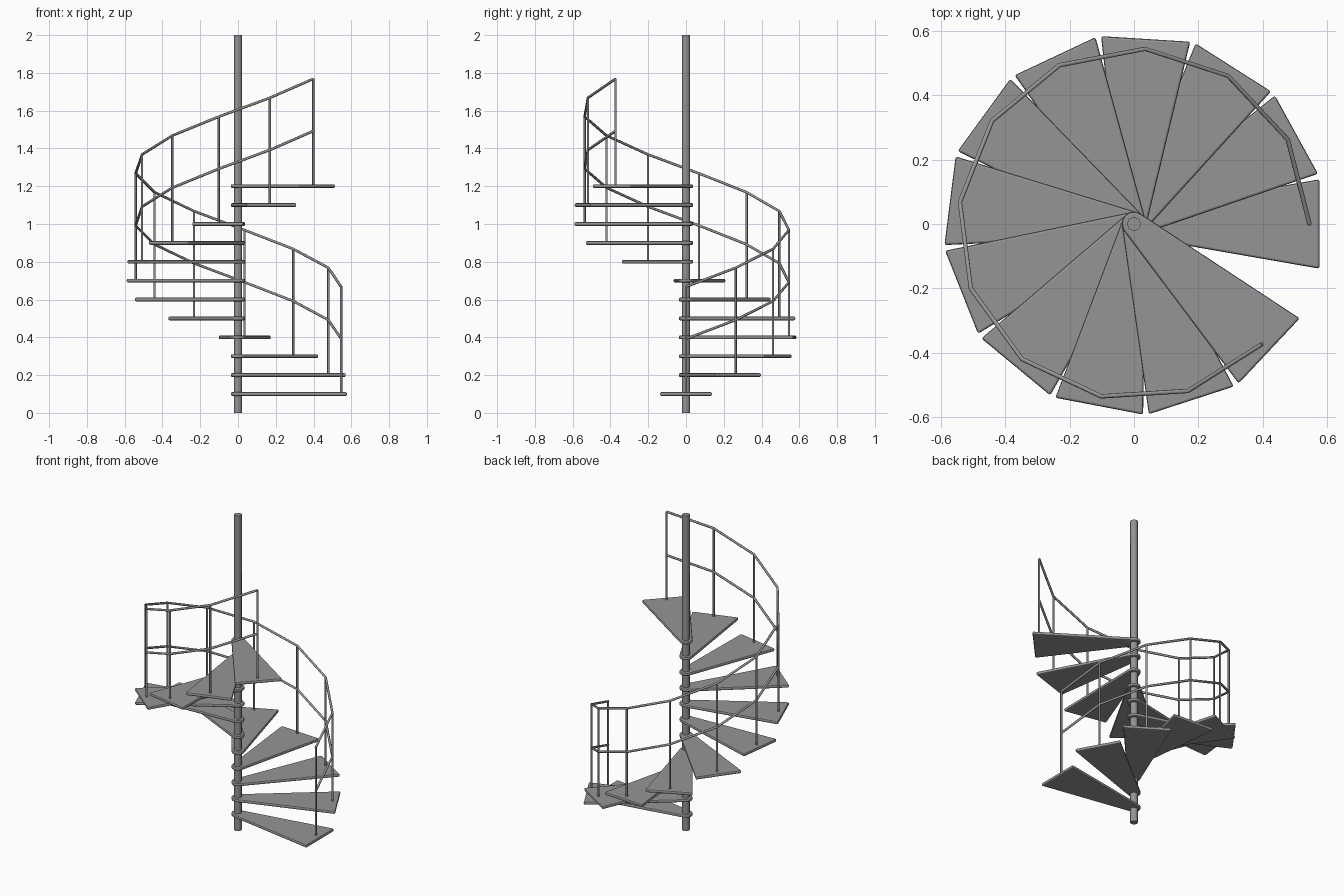
import bpy, bmesh
from math import sin, cos, atan2, acos, hypot, pi, radians
from mathutils import Vector

cube = bpy.data.objects.get("Cube")
if cube:
    bpy.data.objects.remove(cube, do_unlink=True)

STEPS = 12
TURN = radians(28.8)      # rotation between treads
RISE = 0.1                # height between treads
RAIL_RADIUS = 0.546
RAIL_HEIGHTS = {"mid_rail": 0.292, "hand_rail": 0.568}
HUB = 0.038
EDGE = 0.577
HALF_WIDTH = 0.139

# Single painted metal colour
metal = bpy.data.materials.new("grey_metal")
metal.use_nodes = True
grey = (0.3, 0.3, 0.3, 1)
metal.diffuse_color = grey
metal.node_tree.nodes["Principled BSDF"].inputs["Base Color"].default_value = grey


def add_object(name, mesh):
    obj = bpy.data.objects.new(name, mesh)
    bpy.context.collection.objects.link(obj)
    mesh.materials.clear()
    mesh.materials.append(metal)
    return obj


def tube(name, points, radius):
    """Eight-sided capped tube along straight segments."""
    curve = bpy.data.curves.new(name, "CURVE")
    curve.dimensions = "3D"
    curve.bevel_depth = radius
    curve.bevel_resolution = 2
    curve.use_fill_caps = True
    spline = curve.splines.new("POLY")
    spline.points.add(len(points) - 1)
    for p, co in zip(spline.points, points):
        p.co = (*co, 1)
    temp = bpy.data.objects.new(name + "_path", curve)
    bpy.context.collection.objects.link(temp)
    bpy.context.view_layer.update()
    graph = bpy.context.evaluated_depsgraph_get()
    mesh = bpy.data.meshes.new_from_object(temp.evaluated_get(graph))
    bpy.data.objects.remove(temp, do_unlink=True)
    mesh.name = name
    return add_object(name, mesh)


def tread_mesh():
    """Wedge tangent to a round hub, extruded to a thin plate."""
    start = atan2(HALF_WIDTH, EDGE) + acos(HUB / hypot(EDGE, HALF_WIDTH))
    arc = 8
    outline = [(EDGE, -HALF_WIDTH), (EDGE, HALF_WIDTH)]
    for k in range(arc + 1):
        a = start + (2 * pi - 2 * start) * k / arc
        outline.append((HUB * cos(a), HUB * sin(a)))
    bm = bmesh.new()
    face = bm.faces.new([bm.verts.new((x, y, -0.01)) for x, y in outline])
    top = bmesh.ops.extrude_face_region(bm, geom=[face])
    verts = [g for g in top["geom"] if isinstance(g, bmesh.types.BMVert)]
    bmesh.ops.translate(bm, verts=verts, vec=(0, 0, 0.02))
    bmesh.ops.recalc_face_normals(bm, faces=bm.faces)
    mesh = bpy.data.meshes.new("tread")
    bm.to_mesh(mesh)
    bm.free()
    return mesh


# Central pole
tube("centre_pole", [(0, 0, 0), (0, 0, 2)], 0.022)

# Treads and their balusters
wedge = tread_mesh()
feet = []
for i in range(STEPS):
    angle, z = TURN * i, RISE * (i + 1)
    tread = add_object(f"tread_{i + 1}", wedge)
    tread.location.z = z
    tread.rotation_euler.z = angle
    bevel = tread.modifiers.new("rounded_edge", "BEVEL")
    bevel.width = 0.007
    bevel.segments = 2
    bevel.limit_method = "ANGLE"
    bevel.angle_limit = radians(50)

    foot = Vector((RAIL_RADIUS * cos(angle), RAIL_RADIUS * sin(angle), z))
    feet.append(foot)
    head = foot + Vector((0, 0, RAIL_HEIGHTS["hand_rail"]))
    tube(f"baluster_{i + 1}", [foot, head], 0.006)

# Rails climbing from baluster to baluster
for name, height in RAIL_HEIGHTS.items():
    tube(name, [f + Vector((0, 0, height)) for f in feet], 0.007)
